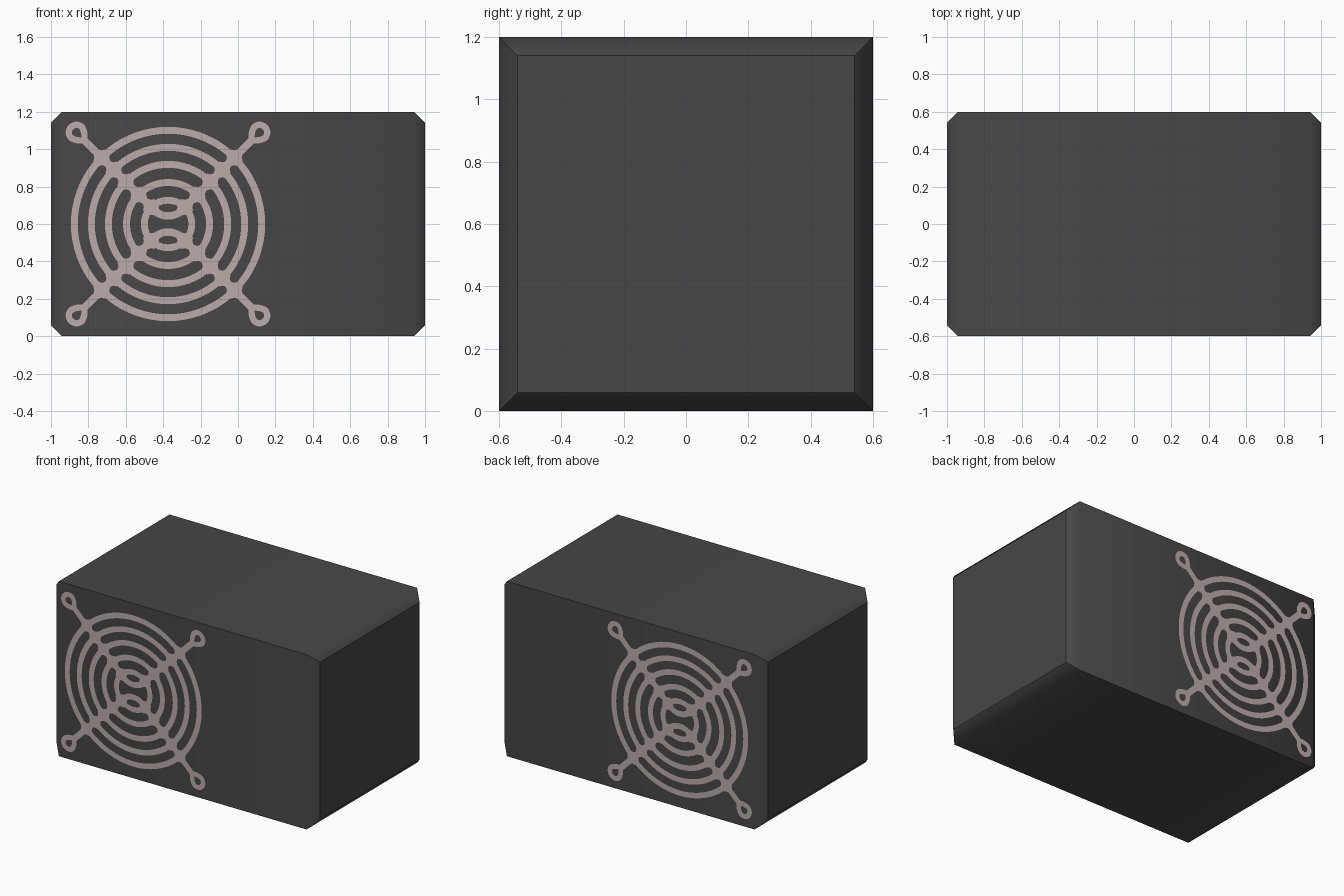
import bpy, bmesh, math
from mathutils import Vector

if "Cube" in bpy.data.objects:
    bpy.data.objects.remove(bpy.data.objects["Cube"])

def material(name, rgb):
    m = bpy.data.materials.new(name)
    m.diffuse_color = (*rgb, 1)
    m.use_nodes = True
    m.node_tree.nodes["Principled BSDF"].inputs["Base Color"].default_value = m.diffuse_color
    return m

def make_object(name, bm, mat):
    me = bpy.data.meshes.new(name)
    bm.to_mesh(me)
    bm.free()
    me.materials.append(mat)
    ob = bpy.data.objects.new(name, me)
    bpy.context.collection.objects.link(ob)
    return ob

dark = material("dark grey casing", (0.063, 0.063, 0.063))
wire = material("pale pink grey wire", (0.51, 0.41, 0.41))

# Casing: square profiles along x, with chamfered ends
bm = bmesh.new()
loops = []
for x, h in ((-1, 0.54), (-0.94, 0.6), (0.94, 0.6), (1, 0.54)):
    loops.append([bm.verts.new((x, sy * h, 0.6 + sz * h))
                  for sy, sz in ((-1, -1), (1, -1), (1, 1), (-1, 1))])
for a, b in zip(loops, loops[1:]):
    for i in range(4):
        j = (i + 1) % 4
        bm.faces.new((a[i], a[j], b[j], b[i]))
bm.faces.new(loops[0])
bm.faces.new(loops[-1])
bmesh.ops.recalc_face_normals(bm, faces=bm.faces)
for f in bm.faces:
    f.smooth = True
# Only the rims between the long sides and the chamfers are soft
for e in bm.edges:
    e.smooth = all(abs(abs(v.co.x) - 0.94) < 1e-4 for v in e.verts) and \
        e.verts[0].co.x * e.verts[1].co.x > 0
    if abs(e.verts[0].co.x - e.verts[1].co.x) > 0.1:
        e.smooth = False
make_object("casing", bm, dark)

# Fan grille: flat wire plate on the front, mirrored to the back
CX, CZ, Y = -0.374, 0.6, -0.602
bm = bmesh.new()

def vert(p):
    return bm.verts.new((CX + p[0], Y, CZ + p[1]))

def ribbon(points, width, closed=False):
    pts = [Vector(p) for p in points]
    n = len(pts)
    sides = []
    for i, p in enumerate(pts):
        a = pts[i - 1] if closed or i > 0 else p
        b = pts[(i + 1) % n] if closed or i < n - 1 else p
        t = (b - a).normalized()
        off = Vector((-t.y, t.x)) * width / 2
        sides.append((vert(p + off), vert(p - off)))
    for i in range(n if closed else n - 1):
        (a, b), (c, d) = sides[i], sides[(i + 1) % n]
        bm.faces.new((a, b, d, c))

def circle(r, n):
    return [(r * math.cos(math.tau * i / n), r * math.sin(math.tau * i / n))
            for i in range(n)]

# Concentric rings
RINGS = (0.501, 0.41, 0.319, 0.222, 0.127)
for r in RINGS:
    ribbon(circle(r, 72), 0.037, True)

# Two bent wires: diagonal arms joined by a rounded bend at the middle
for s in (1, -1):
    bend = []
    for i in range(13):
        t = i / 12
        x = -0.1 * (1 - t) ** 2 - 0.057 * 2 * t * (1 - t)
        z = 0.1 * (1 - t) ** 2 + 0.043 * (1 - (1 - t) ** 2)
        bend.append((x, z))
    half = [(-0.455, 0.455)] + bend
    path = half + [(-x, z) for x, z in reversed(half[:-1])]
    ribbon([(x, s * z) for x, z in path], 0.04)

# Screw eyelets and weld fillets on each diagonal
for k in range(4):
    ang = math.pi / 4 + k * math.pi / 2
    u = Vector((math.cos(ang), math.sin(ang)))
    w = Vector((-u.y, u.x))
    eye = []
    for x, z in circle(0.041, 28):
        if x < 0:                       # teardrop towards the grille centre
            x *= 1.3
            z *= 1 + 6 * x
        eye.append(u * (0.692 + x) + w * z)
    ribbon(eye, 0.034, True)
    for r in RINGS:
        star = []
        for q in range(4):
            c, s = math.cos(q * math.pi / 2), math.sin(q * math.pi / 2)
            for x, z in ((0.043, 0.02), (0.028, 0.028), (0.02, 0.043)):
                star.append(u * (r + x * c - z * s) + w * (x * s + z * c))
        mid = vert(u * r)
        vs = [vert(p) for p in star]
        for i in range(12):
            bm.faces.new((mid, vs[i], vs[(i + 1) % 12]))

# Face every piece outwards
bm.normal_update()
bmesh.ops.reverse_faces(bm, faces=[f for f in bm.faces if f.normal.y > 0])
grille = make_object("fan_grilles", bm, wire)
mirror = grille.modifiers.new("back copy", 'MIRROR')
mirror.use_axis = (False, True, False)
mirror.use_mirror_merge = False
